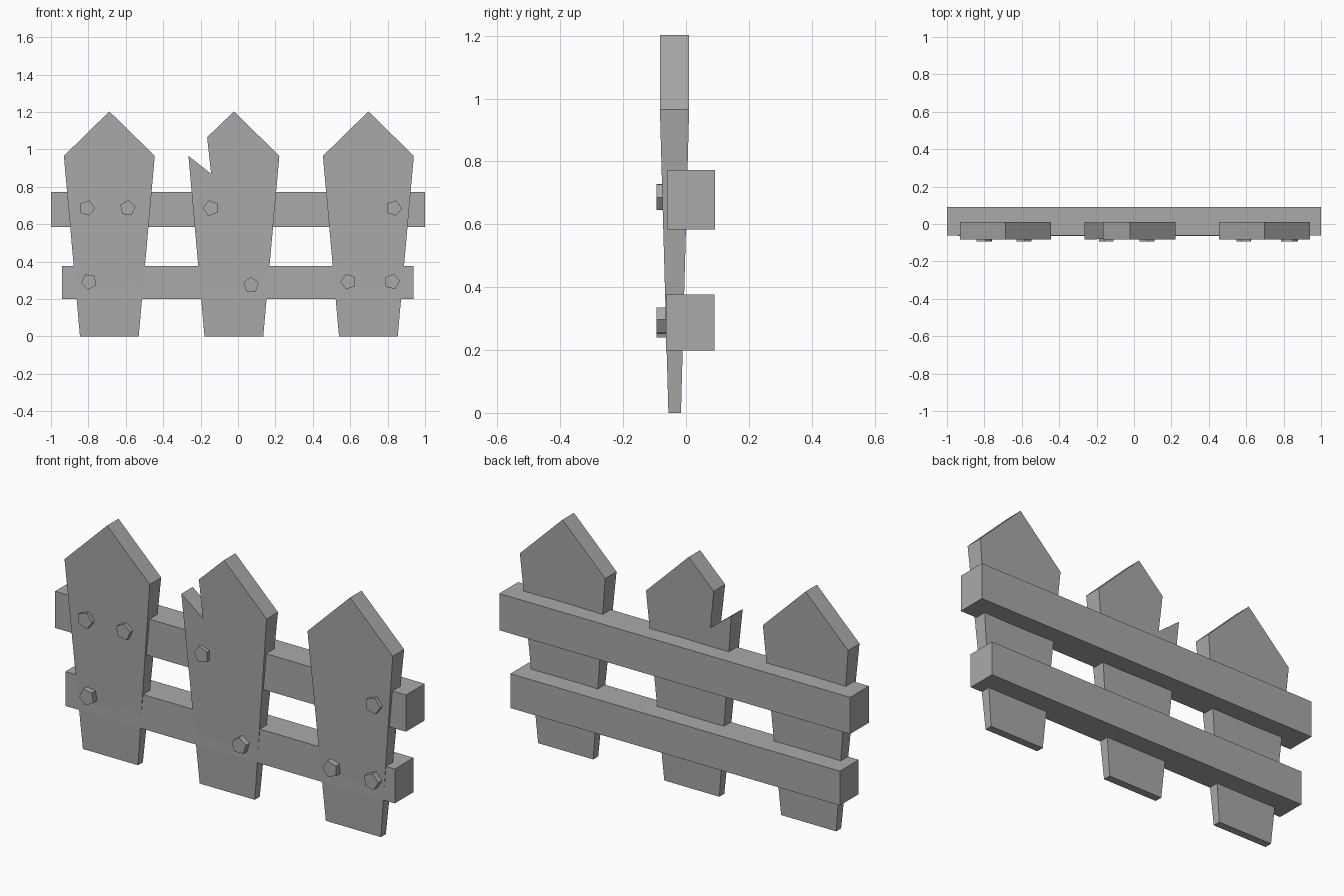
import bpy, bmesh, math

cube = bpy.data.objects.get("Cube")
if cube:
    bpy.data.objects.remove(cube, do_unlink=True)

mat = bpy.data.materials.new("weathered grey")
mat.use_nodes = True
GREY = (0.4, 0.4, 0.4, 1)
mat.diffuse_color = GREY
mat.node_tree.nodes["Principled BSDF"].inputs["Base Color"].default_value = GREY

SHOULDER = 0.965


def extruded(name, outline, front, back):
    """Solid from an (x, z) outline; front and back give y for a height."""
    bm = bmesh.new()
    a = [bm.verts.new((x, front(z), z)) for x, z in outline]
    b = [bm.verts.new((x, back(z), z)) for x, z in outline]
    bm.faces.new(a)
    bm.faces.new(b[::-1])
    for i in range(len(a)):
        j = (i + 1) % len(a)
        bm.faces.new((a[j], a[i], b[i], b[j]))
    bmesh.ops.recalc_face_normals(bm, faces=bm.faces)
    me = bpy.data.meshes.new(name)
    bm.to_mesh(me)
    bm.free()
    me.materials.append(mat)
    ob = bpy.data.objects.new(name, me)
    bpy.context.collection.objects.link(ob)
    return ob


# Planks get thicker from the foot to the shoulder
def plank_front(z):
    return -0.056 - 0.027 * min(z / SHOULDER, 1)


def plank_back(z):
    return -0.016 + 0.026 * min(z / SHOULDER, 1)


def plank(name, cx, notch=()):
    outline = [(-0.157, 0), (0.157, 0), (0.243, SHOULDER), (0, 1.203)]
    outline += notch
    outline.append((-0.243, SHOULDER))
    extruded(name, [(cx + x, z) for x, z in outline], plank_front, plank_back)


plank("right_plank", -0.688)
plank("middle_plank", -0.022, [(-0.143, 1.065), (-0.122, 0.87)])
plank("left_plank", 0.697)


# Horizontal rails
def rail(name, x0, x1, z0, z1, y0):
    extruded(name, [(x0, z0), (x1, z0), (x1, z1), (x0, z1)],
             lambda z: y0, lambda z: y0 + 0.153)


rail("upper_rail", -1, 1, 0.584, 0.773, -0.061)
rail("lower_rail", -0.94, 0.938, 0.199, 0.376, -0.063)


# Five-sided nail heads: x, z, turn in degrees
NAILS = [(-0.808, 0.686, 0), (-0.59, 0.686, 12), (-0.145, 0.686, 180),
         (0.833, 0.686, 0), (-0.797, 0.293, 190), (0.07, 0.275, 90),
         (0.59, 0.293, 182), (0.823, 0.293, 5)]
for n, (cx, cz, turn) in enumerate(NAILS):
    angles = [math.radians(turn + 72 * k) for k in range(5)]
    pts = [(cx + 0.043 * math.cos(t), cz + 0.043 * math.sin(t)) for t in angles]
    extruded(f"nail_head_{n + 1}", pts, lambda z: -0.094, lambda z: -0.05)
